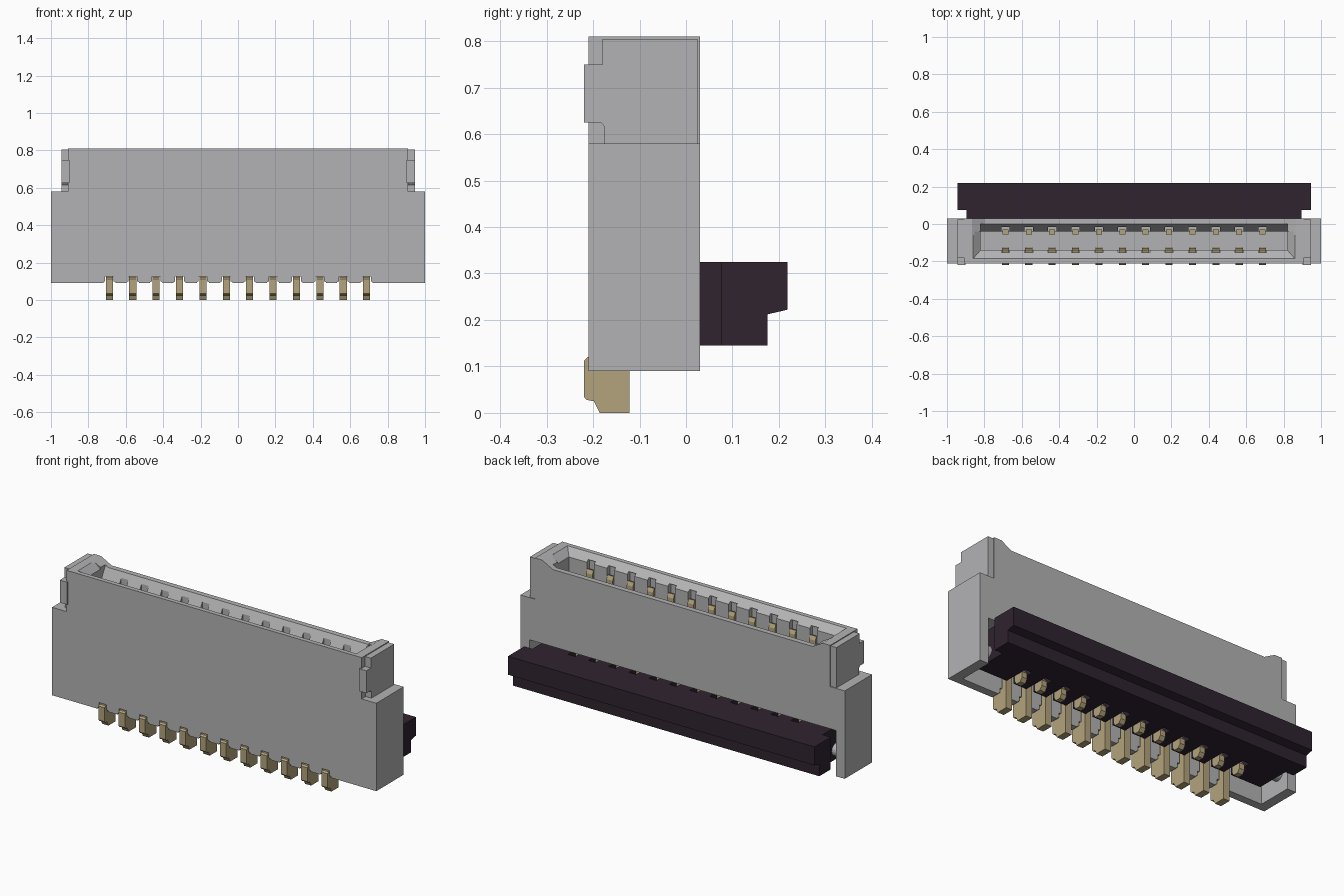
import bpy, bmesh

old = bpy.data.objects.get("Cube")
if old:
    bpy.data.objects.remove(old, do_unlink=True)


def material(name, rgb):
    m = bpy.data.materials.new(name)
    m.use_nodes = True
    m.diffuse_color = (*rgb, 1)
    m.node_tree.nodes["Principled BSDF"].inputs["Base Color"].default_value = (*rgb, 1)
    return m


GREY = material("housing grey", (0.45, 0.45, 0.46))
DARK = material("dark plum plastic", (0.028, 0.017, 0.029))
GOLD = material("contact gold", (0.45, 0.37, 0.20))


def place(axis, a, b, d):
    """Profile point (a, b) with depth d along the extrusion axis."""
    return {"x": (d, a, b), "y": (a, d, b), "z": (a, b, d)}[axis]


def loft(bm, loops):
    rings = [[bm.verts.new(p) for p in loop] for loop in loops]
    n = len(rings[0])
    for r, s in zip(rings, rings[1:]):
        for i in range(n):
            bm.faces.new((r[i], r[(i + 1) % n], s[(i + 1) % n], s[i]))
    bm.faces.new(rings[0][::-1])
    bm.faces.new(rings[-1])


def prism(bm, axis, pts, lo, hi):
    loft(bm, [[place(axis, a, b, d) for a, b in pts] for d in (lo, hi)])


def rect(a0, a1, b0, b1):
    return [(a0, b0), (a1, b0), (a1, b1), (a0, b1)]


def box(bm, x0, x1, y0, y1, z0, z1):
    prism(bm, "z", rect(x0, x1, y0, y1), z0, z1)


def finish(name, bm, mat):
    bmesh.ops.recalc_face_normals(bm, faces=bm.faces)
    me = bpy.data.meshes.new(name)
    bm.to_mesh(me)
    bm.free()
    me.materials.append(mat)
    ob = bpy.data.objects.new(name, me)
    bpy.context.scene.collection.objects.link(ob)
    return ob


def carve(target, bm):
    cutter = finish("cutter", bm, target.data.materials[0])
    cutter.hide_render = True
    mod = target.modifiers.new("cut", "BOOLEAN")
    mod.operation = "DIFFERENCE"
    mod.solver = "EXACT"
    mod.object = cutter
    bpy.context.view_layer.update()
    dg = bpy.context.evaluated_depsgraph_get()
    me = bpy.data.meshes.new_from_object(target.evaluated_get(dg))
    target.modifiers.clear()
    target.data = me
    bpy.data.objects.remove(cutter, do_unlink=True)


COUNT, PITCH = 12, 0.125
pin_xs = [(i - (COUNT - 1) / 2) * PITCH for i in range(COUNT)]

# Housing: stepped outline through the full depth
FRONT, BACK = -0.21, 0.03
half = [(1, 0.09), (1, 0.58), (0.91, 0.58), (0.91, 0.81)]
bm = bmesh.new()
prism(bm, "y", half + [(-x, z) for x, z in reversed(half)], FRONT, BACK)
housing = finish("housing", bm, GREY)

# Cable slot with flared mouth
bm = bmesh.new()
loft(bm, [[(x, y, z) for x, y in rect(-w, w, f, -0.04)]
          for w, f, z in ((0.82, -0.14, 0.40), (0.82, -0.14, 0.775),
                          (0.86, -0.185, 0.81), (0.86, -0.185, 0.85))])
carve(housing, bm)

# Lowered back wall between the corner posts
bm = bmesh.new()
prism(bm, "y", [(-0.80, 0.775), (0.80, 0.775), (0.865, 0.81), (0.865, 0.9),
                (-0.865, 0.9), (-0.865, 0.81)], -0.06, 0.1)
carve(housing, bm)

# Sloped lead-in on the back wall
bm = bmesh.new()
prism(bm, "x", [(-0.06, 0.70), (-0.04, 0.70), (0, 0.775), (0, 0.85), (-0.06, 0.85)],
      -0.82, 0.82)
carve(housing, bm)

# Actuator bay, open below and behind
bm = bmesh.new()
box(bm, -0.945, 0.945, -0.165, 0.1, 0.0, 0.345)
carve(housing, bm)

# Contact grooves in both slot walls
bm = bmesh.new()
for x in pin_xs:
    box(bm, x - 0.022, x + 0.022, -0.165, -0.12, 0.42, 0.785)
    box(bm, x - 0.022, x + 0.022, -0.06, -0.015, 0.42, 0.765)
carve(housing, bm)

# Leg notches along the lower front edge
bm = bmesh.new()
for x in pin_xs:
    prism(bm, "y", [(x - 0.036, 0.08), (x + 0.036, 0.08), (x + 0.032, 0.096),
                    (x + 0.023, 0.1), (x + 0.023, 0.126), (x - 0.023, 0.126),
                    (x - 0.023, 0.1), (x - 0.032, 0.096)], -0.3, -0.1)
carve(housing, bm)

# Side plates with a forward tab, and actuator pivots
plate = [(-0.175, 0.58), (0.025, 0.58), (0.025, 0.805), (-0.18, 0.805), (-0.18, 0.75),
         (-0.22, 0.75), (-0.22, 0.625), (-0.183, 0.625), (-0.175, 0.615)]
for side, s in (("left", 1), ("right", -1)):
    bm = bmesh.new()
    prism(bm, "x", plate, s * 0.90, s * 0.945)
    finish(side + "_side_plate", bm, GREY)
    bpy.ops.mesh.primitive_cylinder_add(vertices=24, radius=0.035, depth=0.07,
                                        location=(s * 0.92, -0.04, 0.2),
                                        rotation=(0, 1.5708, 0))
    pivot = bpy.context.object
    pivot.name = side + "_pivot"
    pivot.data.materials.append(GREY)
    bpy.ops.object.shade_smooth_by_angle()

# Actuator: narrow inner blade and wide stepped grip bar
bm = bmesh.new()
box(bm, -0.895, 0.895, -0.115, 0.075, 0.145, 0.325)
actuator = finish("actuator_blade", bm, DARK)
bm = bmesh.new()
for x in pin_xs:
    box(bm, x - 0.022, x + 0.022, -0.2, 0.025, 0.1, 0.4)
carve(actuator, bm)
bm = bmesh.new()
prism(bm, "x", [(0.075, 0.145), (0.175, 0.145), (0.175, 0.212), (0.218, 0.222),
                (0.218, 0.325), (0.075, 0.325)], -0.945, 0.945)
finish("actuator_bar", bm, DARK)

# Contacts: solder leg with front beam, and rear beam with rounded hook
leg = [(-0.122, 0), (-0.122, 0.1), (-0.13, 0.72), (-0.14, 0.74), (-0.155, 0.735),
       (-0.155, 0.12), (-0.212, 0.12), (-0.22, 0.112), (-0.22, 0.035),
       (-0.214, 0.028), (-0.198, 0.025), (-0.186, 0)]
hook = [(-0.055, 0.72), (-0.055, 0.17), (-0.062, 0.15), (-0.062, 0.12), (-0.05, 0.1),
        (-0.02, 0.1), (-0.005, 0.12), (-0.005, 0.15), (-0.03, 0.18), (-0.03, 0.72)]
for label, profile, w in (("solder_leg", leg, 0.019), ("rear_contact", hook, 0.016)):
    for i, x in enumerate(pin_xs):
        bm = bmesh.new()
        prism(bm, "x", profile, x - w, x + w)
        finish(f"{label}_{i + 1}", bm, GOLD)
